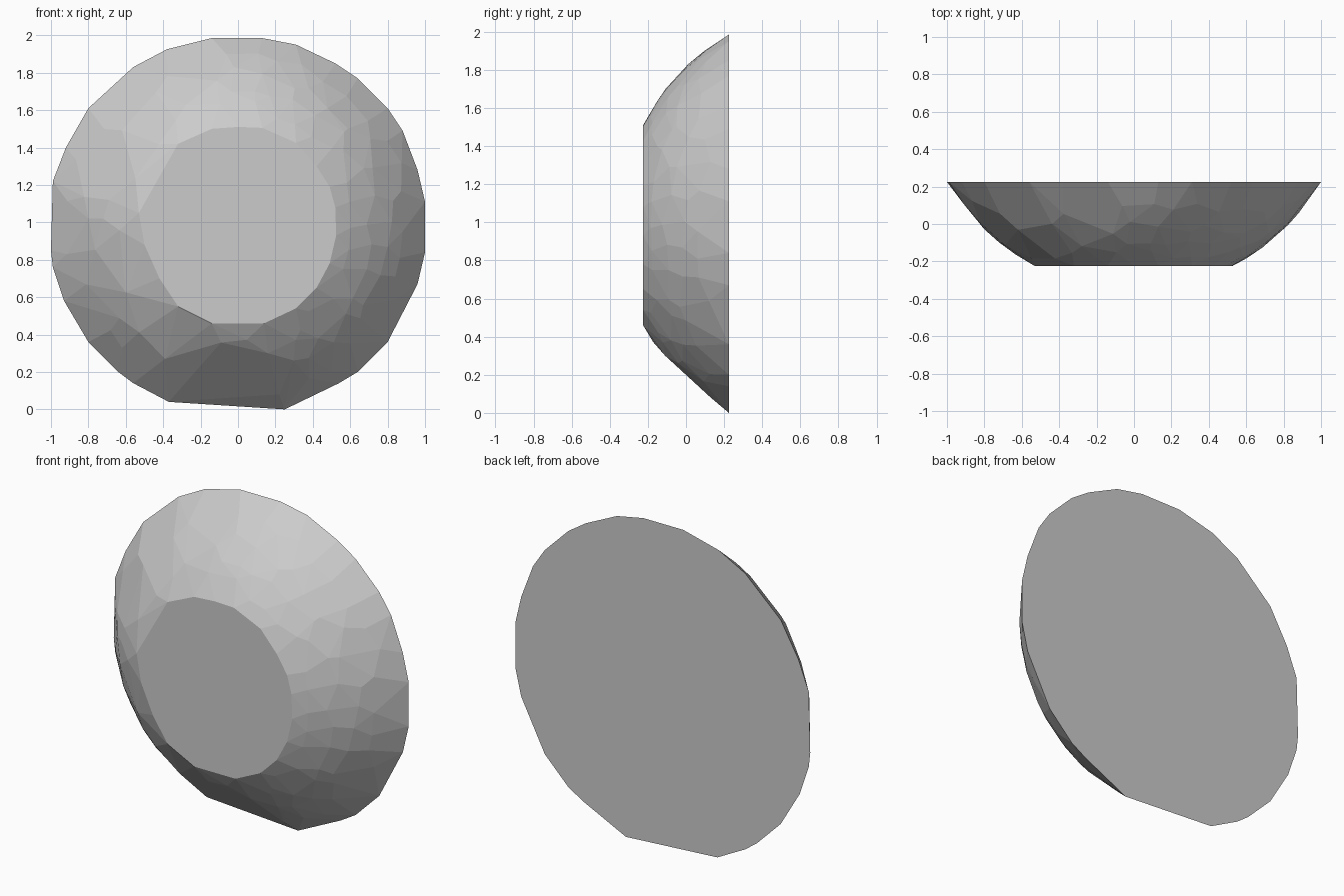
import bpy, bmesh, math, random

if "Cube" in bpy.data.objects:
    bpy.data.objects.remove(bpy.data.objects["Cube"])
random.seed(4)

HALF, ZC = 0.225, 0.99        # half thickness, centre height
YC, R2 = 0.793, 1.316         # sphere the domed side lies on

# flat back outline (x, z)
back = [(-.14, 1.985), (.13, 1.985), (.31, 1.95), (.52, 1.85), (.64, 1.77), (.80, 1.61),
        (.88, 1.49), (.96, 1.28), (1, 1.11), (1, .84), (.96, .67), (.80, .36), (.64, .20),
        (.54, .14), (.25, 0), (-.37, .04), (-.56, .14), (-.64, .20), (-.80, .36),
        (-.93, .58), (-.99, .76), (-1, .85), (-.99, 1.22), (-.92, 1.40), (-.80, 1.61),
        (-.56, 1.83), (-.38, 1.925)]
# flat front outline (x, z)
front = [(-.14, 1.50), (0, 1.51), (.13, 1.505), (.31, 1.425), (.42, 1.30), (.49, 1.19),
         (.52, 1.08), (.525, .93), (.49, .78), (.42, .65), (.31, .54), (.14, .46),
         (-.14, .46), (-.32, .55), (-.42, .70), (-.50, .88), (-.53, 1.05), (-.32, 1.42)]
# corners of the broad chipped facets at the bottom
chips = [(-.39, .27), (.16, .30), (-.37, .11), (.22, .08)]


def dome_y(x, z):
    """Depth of the domed side at a front-view position."""
    r2 = x * x + (z - ZC) ** 2
    return max(-HALF + .002, min(HALF, YC - math.sqrt(R2 - r2)))


bm = bmesh.new()
for x, z in back:
    bm.verts.new((x, HALF, z))
for x, z in front:
    bm.verts.new((x, -HALF, z))
for x, z in chips:
    bm.verts.new((x, dome_y(x, z), z))

# scattered facet corners, finer on the right than on the left
for radius, count in ((.63, 30), (.72, 34), (.81, 36), (.90, 38)):
    for i in range(count):
        a = 2 * math.pi * (i + random.uniform(-.3, .3)) / count
        r = radius + random.uniform(-.035, .035)
        x, z = r * math.cos(a), ZC + r * math.sin(a)
        coarse = x < -.1 and random.random() < .6
        chipped = -.42 < x < .27 and z < .33
        if not (coarse or chipped):
            bm.verts.new((x, dome_y(x, z), z))

# wrap everything in one faceted convex skin
res = bmesh.ops.convex_hull(bm, input=bm.verts[:])
loose = [v for v in bm.verts if not v.link_faces]
bmesh.ops.delete(bm, geom=loose, context='VERTS')
bmesh.ops.dissolve_limit(bm, angle_limit=math.radians(2), verts=bm.verts[:], edges=bm.edges[:])
bmesh.ops.recalc_face_normals(bm, faces=bm.faces[:])

mesh = bpy.data.meshes.new("faceted_stone")
bm.to_mesh(mesh)
bm.free()
stone = bpy.data.objects.new("faceted_stone", mesh)
bpy.context.collection.objects.link(stone)
